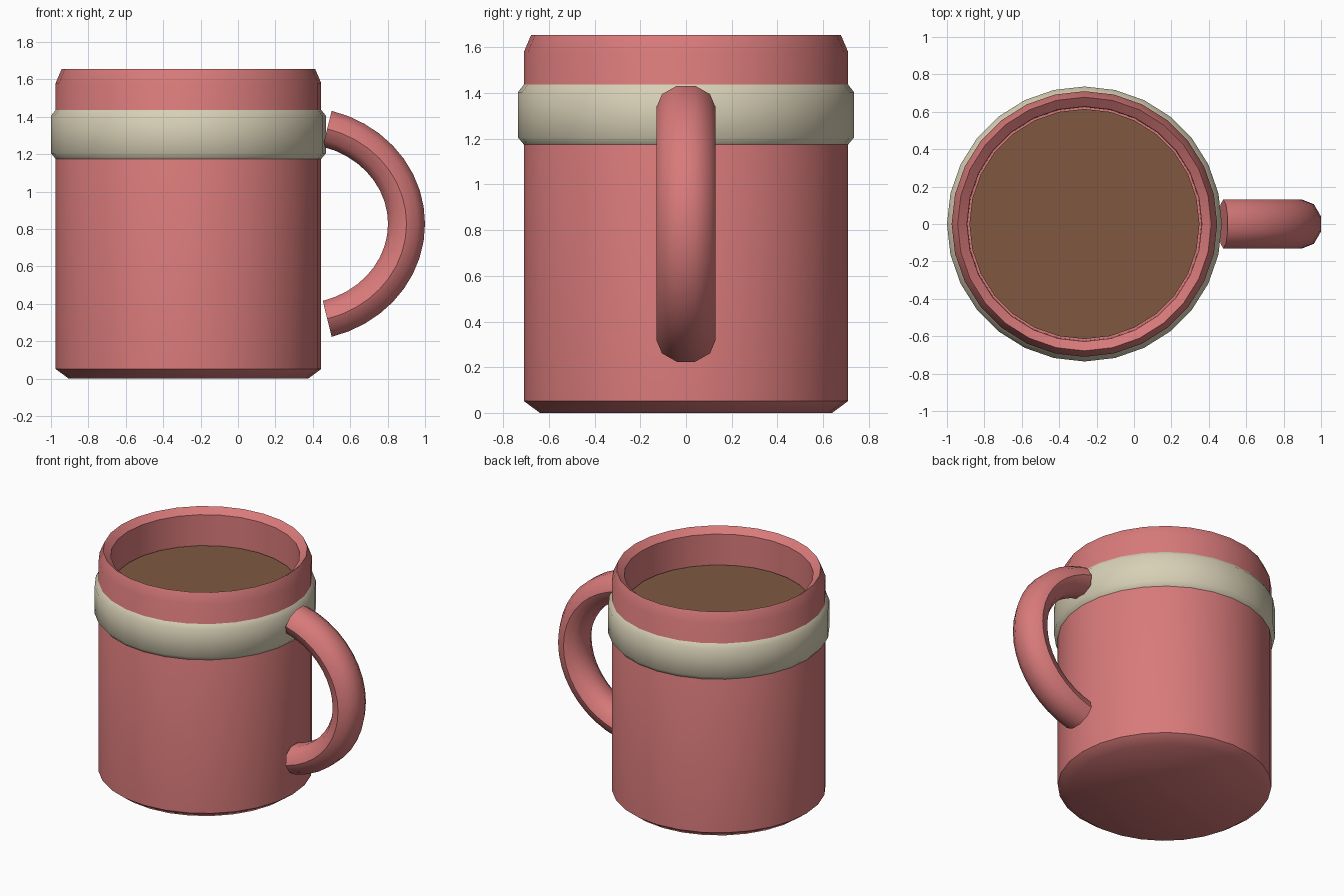
import bpy, bmesh, math

if "Cube" in bpy.data.objects:
    bpy.data.objects.remove(bpy.data.objects["Cube"])

CX = -0.265      # mug axis
SIDES = 28


def material(name, rgb):
    m = bpy.data.materials.new(name)
    m.diffuse_color = (*rgb, 1.0)
    m.use_nodes = True
    m.node_tree.nodes["Principled BSDF"].inputs["Base Color"].default_value = m.diffuse_color
    return m


PINK = material("pink_glaze", (0.694, 0.195, 0.195))
CREAM = material("cream_band", (0.686, 0.631, 0.468))
BROWN = material("brown_drink", (0.215, 0.098, 0.053))


def skin(name, rings, mat, closed=False):
    """Join equal-sized rings of points with quads; cap the ends or close the loop."""
    bm = bmesh.new()
    vr = [[bm.verts.new(p) for p in ring] for ring in rings]
    n = len(vr[0])
    pairs = list(zip(vr, vr[1:])) + ([(vr[-1], vr[0])] if closed else [])
    for a, b in pairs:
        for i in range(n):
            j = (i + 1) % n
            bm.faces.new((a[i], a[j], b[j], b[i]))
    if not closed:
        bm.faces.new(vr[0][::-1])
        bm.faces.new(vr[-1])
    bmesh.ops.recalc_face_normals(bm, faces=bm.faces)
    me = bpy.data.meshes.new(name)
    bm.to_mesh(me)
    bm.free()
    me.materials.append(mat)
    ob = bpy.data.objects.new(name, me)
    bpy.context.collection.objects.link(ob)
    bpy.ops.object.select_all(action='DESELECT')
    ob.select_set(True)
    bpy.context.view_layer.objects.active = ob
    bpy.ops.object.shade_smooth_by_angle(angle=math.radians(40))
    return ob


def lathe(name, profile, mat, closed=False):
    """Spin (radius, z) points around the mug axis."""
    angles = [2 * math.pi * i / SIDES for i in range(SIDES)]
    rings = [[(CX + r * math.cos(t), r * math.sin(t), z) for t in angles]
             for r, z in profile]
    return skin(name, rings, mat, closed)


# Body: chamfered foot, sharp rim, inner wall and floor under the drink
lathe("mug_body", [(0.64, 0), (0.71, 0.052), (0.71, 1.58), (0.678, 1.655),
                   (0.628, 1.615), (0.625, 1.385)], PINK)

# Raised band
lathe("band", [(0.69, 1.175), (0.71, 1.175), (0.735, 1.205), (0.735, 1.405),
               (0.708, 1.44), (0.69, 1.44)], CREAM, closed=True)

# Drink surface
lathe("drink", [(0.615, 1.383), (0.615, 1.395)], BROWN)

# Handle: ten-sided oval tube along an elliptical arc
A, B, HX, HZ = 0.572, 0.526, 0.329, 0.828
STEPS, END = 18, math.radians(75)
rings = []
for s in range(STEPS + 1):
    t = -END + 2 * END * s / STEPS
    nx, nz = B * math.cos(t), A * math.sin(t)
    length = math.hypot(nx, nz)
    nx, nz = nx / length, nz / length
    ring = []
    for k in range(10):
        a = math.radians(18 + 36 * k)
        d = 0.104 * math.cos(a)
        ring.append((HX + A * math.cos(t) + nx * d, 0.13 * math.sin(a),
                     HZ + B * math.sin(t) + nz * d))
    rings.append(ring)
skin("handle", rings, PINK)
